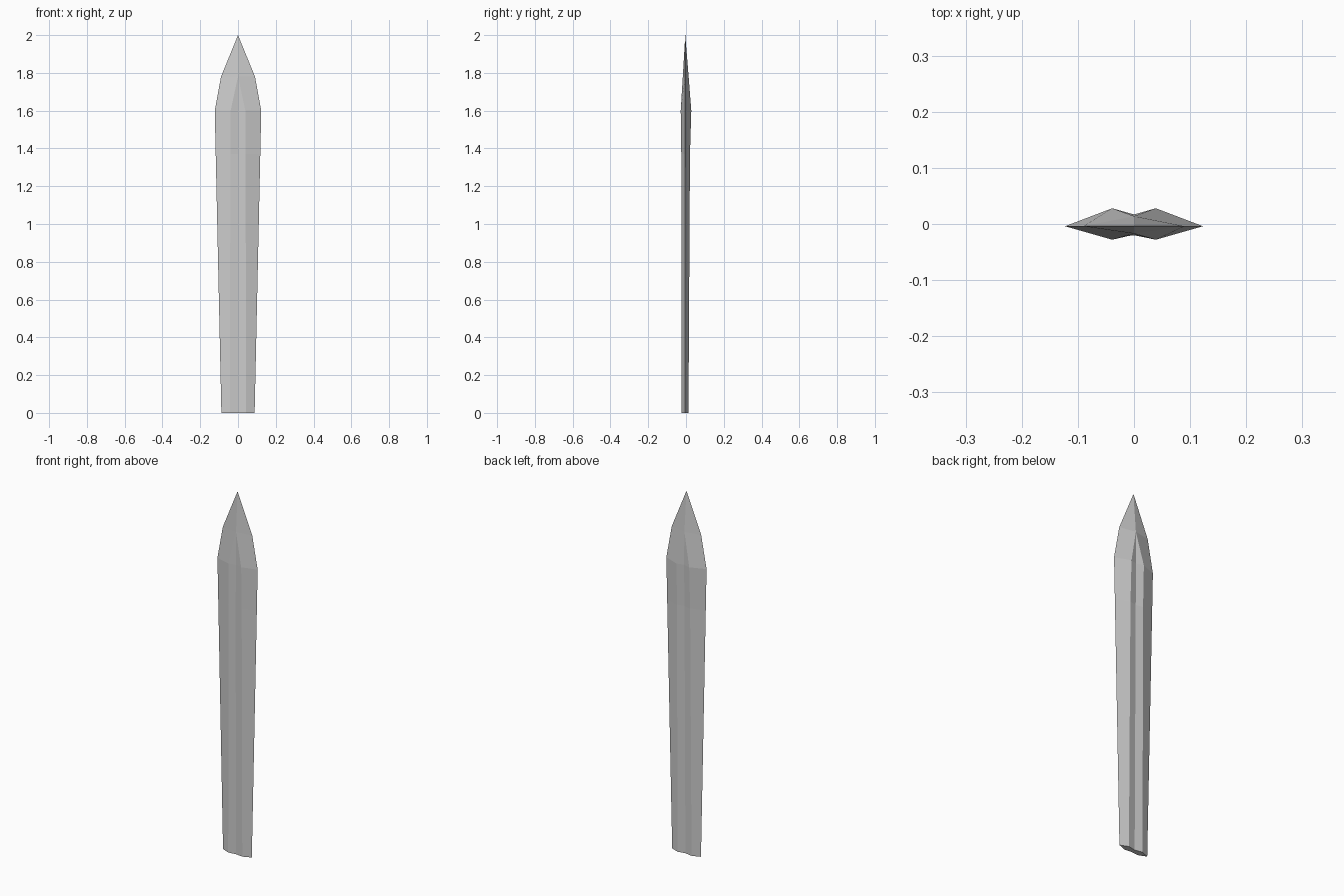
import bpy, bmesh

if "Cube" in bpy.data.objects:
    bpy.data.objects.remove(bpy.data.objects["Cube"])

# z, edge half-width, edge y, ridge x, back ridge y, back groove y, front ridge y, front groove y
SECTIONS = [
    (0.00, 0.088, -0.005, 0.043, 0.013, 0.005, -0.024, -0.019),
    (1.37, 0.118, -0.004, 0.040, 0.021, 0.013, -0.025, -0.020),
    (1.60, 0.123, -0.004, 0.039, 0.028, 0.017, -0.028, -0.019),
    (1.78, 0.090, -0.004, 0.000, 0.014, 0.014, -0.017, -0.017),
]

# Loft the grooved blade; ridges meet at the end of the groove
bm = bmesh.new()
rings = []
for z, w, ey, rx, br, bg, fr, fg in SECTIONS:
    outline = [(w, ey), (rx, br), (0, bg), (-rx, br),
               (-w, ey), (-rx, fr), (0, fg), (rx, fr)]
    rings.append([bm.verts.new((x, y, z)) for x, y in outline])
for a, b in zip(rings, rings[1:]):
    for i in range(8):
        j = (i + 1) % 8
        bm.faces.new((a[i], a[j], b[j], b[i]))

# Pointed tip and flat base
tip = bm.verts.new((0, -0.004, 2.0))
for i in range(8):
    bm.faces.new((rings[-1][i], rings[-1][(i + 1) % 8], tip))
bm.faces.new(rings[0][::-1])
bmesh.ops.remove_doubles(bm, verts=bm.verts[:], dist=0.0005)
bmesh.ops.recalc_face_normals(bm, faces=bm.faces[:])

mesh = bpy.data.meshes.new("blade")
bm.to_mesh(mesh)
bm.free()
blade = bpy.data.objects.new("blade", mesh)
bpy.context.collection.objects.link(blade)
